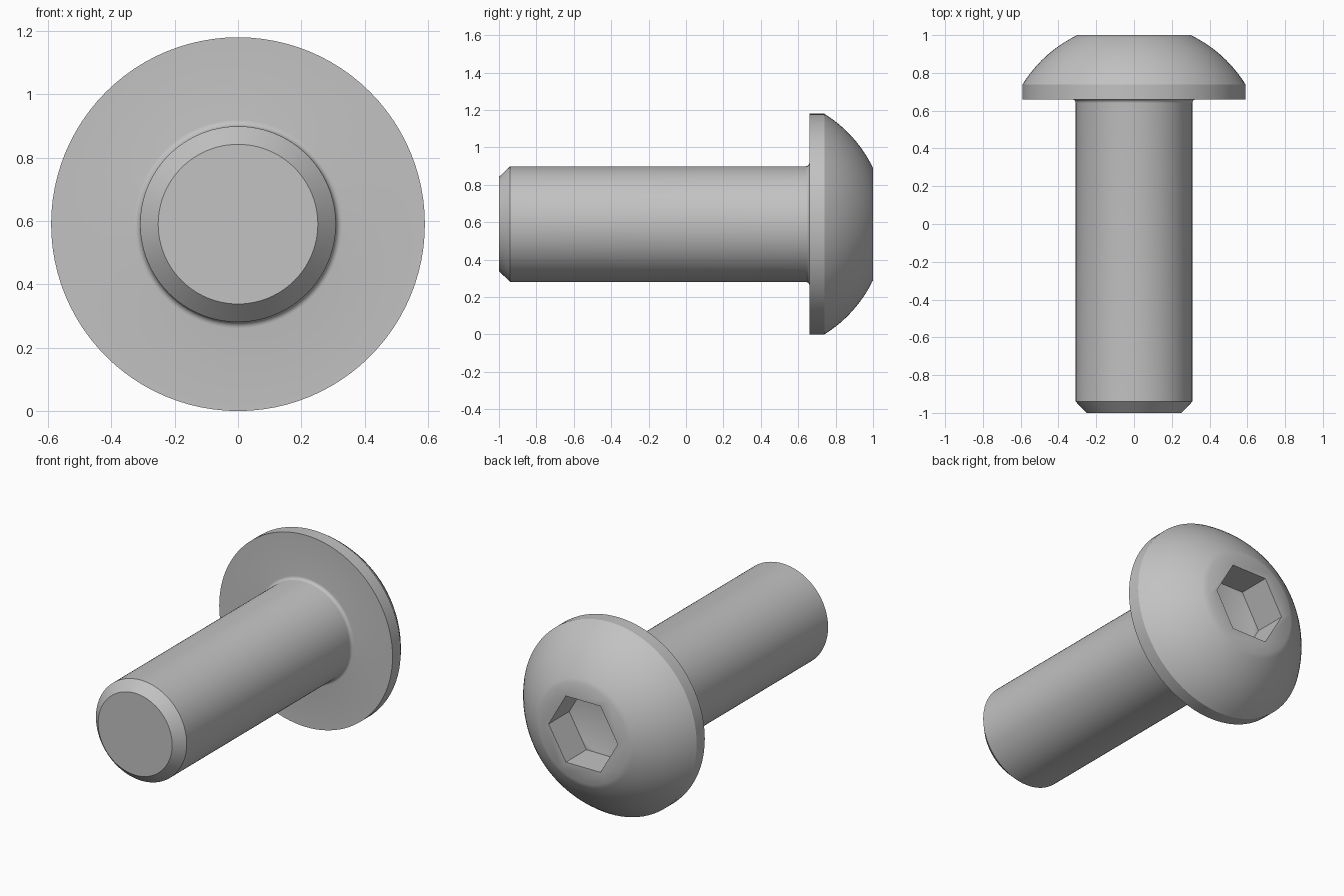
import bpy
import bmesh
from math import sin, cos, pi, radians, sqrt, asin

SEGMENTS = 96
CENTRE_Z = 0.59

default = bpy.data.objects.get("Cube")
if default:
    bpy.data.objects.remove(default, do_unlink=True)

steel = bpy.data.materials.new("grey_steel")
steel.use_nodes = True
colour = (0.54, 0.54, 0.54, 1)
steel.diffuse_color = colour
steel.node_tree.nodes["Principled BSDF"].inputs["Base Color"].default_value = colour


def ring(bm, radius, y, count):
    """Loop of vertices around the screw axis."""
    return [bm.verts.new((radius * cos(2 * pi * i / count), y,
                          CENTRE_Z + radius * sin(2 * pi * i / count)))
            for i in range(count)]


def bridge(bm, a, b):
    for i in range(len(a)):
        j = (i + 1) % len(a)
        bm.faces.new((a[i], a[j], b[j], b[i]))


def finish(bm, name):
    bmesh.ops.recalc_face_normals(bm, faces=bm.faces)
    mesh = bpy.data.meshes.new(name)
    bm.to_mesh(mesh)
    bm.free()
    mesh.materials.append(steel)
    obj = bpy.data.objects.new(name, mesh)
    bpy.context.collection.objects.link(obj)
    return obj


# Screw outline: chamfered tip, shank, fillet, flat underside, rim, dome
SHANK, HEAD, UNDER, FILLET = 0.309, 0.59, 0.66, 0.02
profile = [(0.252, -1), (SHANK, -0.94)]
for i in range(6):
    a = pi - i * pi / 10
    profile.append((SHANK + FILLET + FILLET * cos(a),
                    UNDER - FILLET + FILLET * sin(a)))
profile.append((HEAD, UNDER))
DOME_Y, DOME_R = 0.374, 0.694
rim_angle, top_angle = asin(HEAD / DOME_R), asin(0.30 / DOME_R)
for i in range(13):
    a = rim_angle + (top_angle - rim_angle) * i / 12
    profile.append((DOME_R * sin(a), min(1, DOME_Y + DOME_R * cos(a))))
profile[-1] = (0.30, 1)

bm = bmesh.new()
rings = [ring(bm, r, y, SEGMENTS) for r, y in profile]
for a, b in zip(rings, rings[1:]):
    bridge(bm, a, b)
bm.faces.new(rings[0])
bm.faces.new(rings[-1])
screw = finish(bm, "button_head_screw")

# Hexagonal socket cutter with a drilled conical bottom
HEX, FLOOR = 0.235, 0.80
bm = bmesh.new()
mouth, floor = ring(bm, HEX, 1.1, 6), ring(bm, HEX, FLOOR, 6)
bridge(bm, mouth, floor)
bm.faces.new(mouth)
drill = ring(bm, HEX * sqrt(3) / 2 - 0.002, FLOOR, 48)
tip = bm.verts.new((0, FLOOR - 0.09, CENTRE_Z))
for i in range(48):
    bm.faces.new((drill[i], drill[(i + 1) % 48], tip))
for k in range(6):
    arc = [drill[(k * 8 + i) % 48] for i in range(9)]
    bm.faces.new([floor[k]] + arc + [floor[(k + 1) % 6]])
# Shared corner spokes close the floor between neighbouring sections
cutter = finish(bm, "socket_cutter")
cutter.hide_render = True

cut = screw.modifiers.new("hex_socket", 'BOOLEAN')
cut.operation = 'DIFFERENCE'
cut.solver = 'EXACT'
cut.object = cutter

bpy.ops.object.select_all(action='DESELECT')
screw.select_set(True)
bpy.context.view_layer.objects.active = screw
bpy.ops.object.modifier_apply(modifier=cut.name)
bpy.data.objects.remove(cutter, do_unlink=True)
bpy.ops.object.shade_smooth_by_angle(angle=radians(30))
